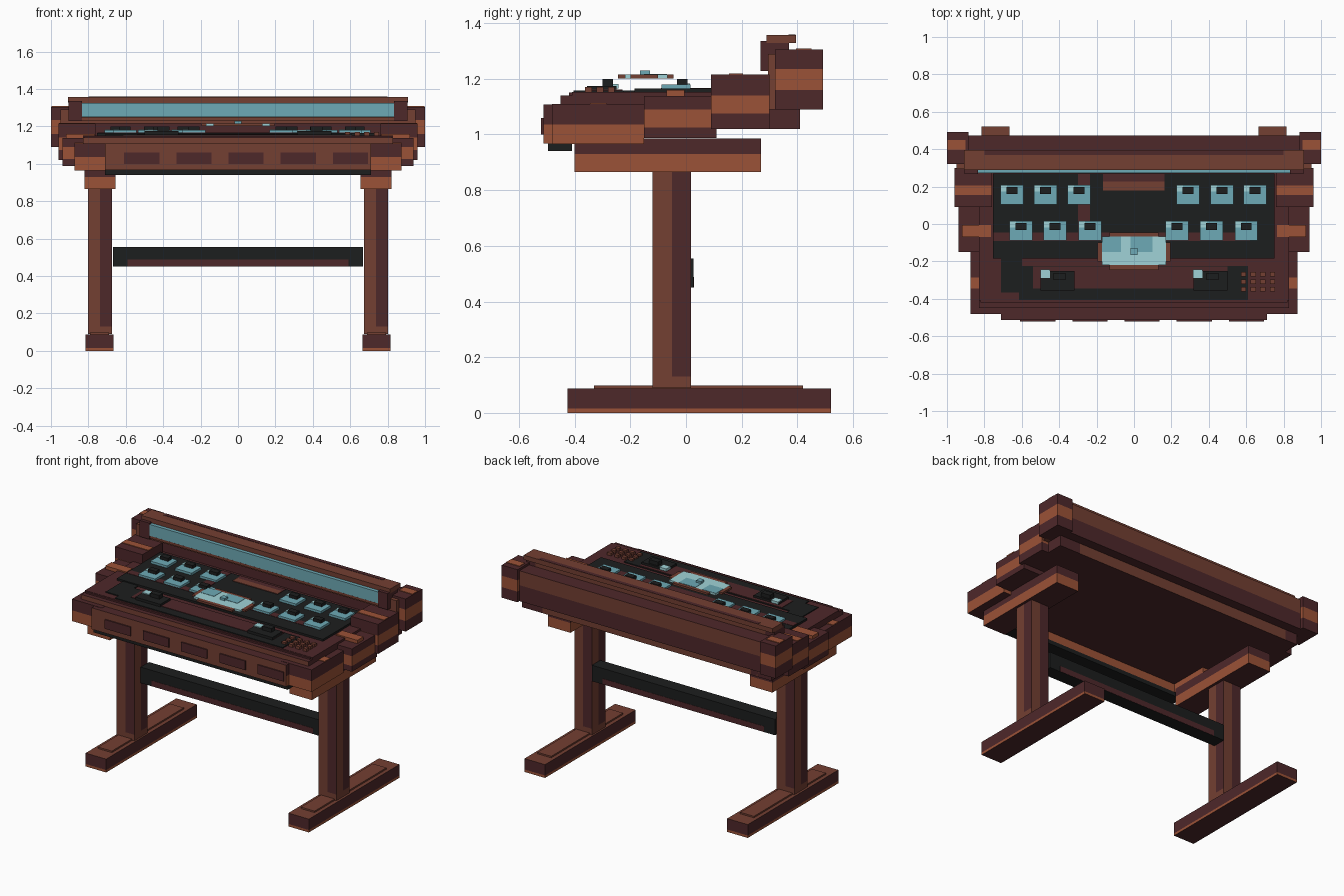
import bpy, bmesh
from mathutils import Vector

if "Cube" in bpy.data.objects:
    bpy.data.objects.remove(bpy.data.objects["Cube"])


def material(name, r, g, b):
    m = bpy.data.materials.new(name)
    m.use_nodes = True
    m.diffuse_color = (r, g, b, 1)
    m.node_tree.nodes["Principled BSDF"].inputs["Base Color"].default_value = (r, g, b, 1)
    return m


DARK, MID, RUST, BLACK, TEAL, PALE = range(6)
MATS = [material("dark brown", .076, .021, .023), material("mid brown", .172, .05, .032),
        material("rust brown", .33, .085, .038), material("charcoal", .012, .013, .013),
        material("teal", .155, .4, .465), material("pale teal", .35, .65, .68)]


def box(name, x, y, z, colour, cuts=()):
    """Box from three ranges; colour is an index or a rule of face centre and normal."""
    bm = bmesh.new()
    bmesh.ops.create_cube(bm, size=1)
    for v in bm.verts:
        v.co = Vector([r[0] if c < 0 else r[1] for r, c in zip((x, y, z), v.co)])
    for axis, value in cuts:
        normal = Vector((0, 0, 0))
        normal[axis] = 1
        bmesh.ops.bisect_plane(bm, geom=bm.verts[:] + bm.edges[:] + bm.faces[:],
                               plane_co=normal * value, plane_no=normal)
    bm.normal_update()
    for f in bm.faces:
        f.material_index = colour(f.calc_center_median(), f.normal) if callable(colour) else colour
    mesh = bpy.data.meshes.new(name)
    for m in MATS:
        mesh.materials.append(m)
    bm.to_mesh(mesh)
    bm.free()
    ob = bpy.data.objects.new(name, mesh)
    bpy.context.collection.objects.link(ob)


def banded(name, x, y, z, low, high):
    """Dark box with one rust band around its sides."""
    rule = lambda c, n: RUST if abs(n.z) < .5 and low < c.z < high else DARK
    box(name, x, y, z, rule, [(2, v) for v in (low, high) if z[0] < v < z[1]])


def side(s, a, b):
    return tuple(sorted((s * a, s * b)))


def span(c, w):
    return (c - w / 2, c + w / 2)


# Stand and stepped side blocks
for s, tag in ((1, "left"), (-1, "right")):
    foot = lambda c, n: MID if n.z > .5 else RUST if abs(n.z) < .5 and c.z < .016 else DARK
    box(tag + "_foot", side(s, .665, .815), (-.425, .52), (0, .088), foot, [(2, .016)])
    box(tag + "_foot_plate", side(s, .69, .79), (-.33, .42), (.088, .098), MID)

    mx, my = s * .738, -.05

    def leg(c, n):
        turn = n.x * (c.y - my) - n.y * (c.x - mx)
        return DARK if turn > 0 and c.z > .13 else MID
    box(tag + "_leg", side(s, .673, .803), (-.12, .018), (.09, .88), leg,
        [(0, mx), (1, my), (2, .13)])
    banded(tag + "_bracket", side(s, .655, .82), (-.4, .27), (.865, .985), .865, .93)

    banded(tag + "_front_block", side(s, .655, .875), (-.482, -.15), (.965, 1.11), .965, 1.036)
    box(tag + "_front_block_mark", side(s, .83, .874), (-.345, -.285), (1.11, 1.114), RUST)
    banded(tag + "_middle_block", side(s, .75, .937), (-.15, .11), (.988, 1.138), 1.025, 1.09)
    box(tag + "_middle_block_mark", side(s, .765, .92), (-.07, -.006), (1.138, 1.16), RUST)
    banded(tag + "_rear_block", side(s, .76, .96), (.09, .3), (1.02, 1.215), 1.075, 1.14)
    box(tag + "_rear_block_mark", side(s, .762, .958), (.155, .205), (1.215, 1.219), RUST)
    box(tag + "_rear_underblock", side(s, .76, .91), (.29, .41), (1.02, 1.1), DARK)
    box(tag + "_post_link", side(s, .835, .95), (.295, .325), (1.09, 1.29), MID)
    banded(tag + "_back_post", side(s, .885, 1), (.32, .493), (1.09, 1.305), 1.16, 1.235)
    box(tag + "_back_post_mark", side(s, .9, .998), (.395, .45), (1.305, 1.309), RUST)
    box(tag + "_glass_post", side(s, .835, .905), (.268, .37), (1.228, 1.335), DARK)

# Crossbar with a coloured strip on both faces
box("crossbar", (-.668, .668), (-.06, .027), (.45, .555), BLACK)
for y in (-.06, .027):
    box("crossbar_strip", (-.59, .59), span(y, .003), (.451, .488), DARK)

# Tray body
box("front_lip", (-.875, .875), (-.48, -.41), (.967, 1.108),
    lambda c, n: RUST if abs(n.z) < .5 and c.z < 1.036 else DARK, [(2, 1.036)])
box("front_panel", (-.71, .71), (-.512, -.47), (.967, 1.108),
    lambda c, n: DARK if n.z > .5 else MID if n.y < -.5 else RUST if c.z < 1.036 else DARK,
    [(2, 1.036)])
for i in range(5):
    box("front_pad", span(-.515 + i * .279, .188), (-.52, -.505), (1, 1.06), DARK)
box("front_underside_strip", (-.71, .71), (-.495, -.41), (.94, .967), BLACK)
box("tray_core", (-.82, .82), (-.42, .41), (1.02, 1.15),
    lambda c, n: MID if n.y > .5 else DARK)
box("front_deck", (-.83, .83), (-.45, -.14), (1.1, 1.14), lambda c, n: MID if n.y < -.5 else DARK)
box("main_deck", (-.83, .83), (-.41, .3), (1.12, 1.152), DARK)

# Back rail, glass strip and cap
box("back_rail", (-.89, .89), (.31, .472), (1.09, 1.29),
    lambda c, n: MID if n.y > .5 and c.z > 1.195 else DARK, [(2, 1.195)])
box("upper_rail", (-.84, .84), (.296, .37), (1.215, 1.335), MID)
box("glass_strip", (-.835, .835), (.272, .3), (1.25, 1.325), TEAL)
box("glass_sill", (-.835, .835), (.275, .31), (1.232, 1.248), MID)
box("back_cap", (-.908, .908), (.29, .395), (1.328, 1.358), MID)
box("back_cap_trim", (-.8, .8), (.368, .394), (1.358, 1.36), DARK)

# Control boards
box("main_board", (-.755, .75), (-.185, .27), (1.15, 1.165), BLACK)
box("board_stripe", (-.75, .62), (-.09, -.045), (1.164, 1.167), DARK)
box("board_side_panel", (-.3, -.235), (-.05, .268), (1.164, 1.167), DARK)
box("board_top_panel", (-.167, .163), (.18, .268), (1.164, 1.167), DARK)
box("board_label_strip", (-.167, .163), (.18, .228), (1.166, 1.169), MID)
box("front_board", (-.615, .61), (-.405, -.225), (1.135, 1.158), BLACK)
box("front_board_tab", (-.71, -.6), (-.365, -.18), (1.135, 1.158), BLACK)
box("front_board_inlay", (-.54, .5), (-.345, -.228), (1.156, 1.161), DARK)
for x, lit in ((-.41, -.475), (.408, .34)):
    box("slider_base", span(x, .182), (-.355, -.25), (1.155, 1.175), BLACK)
    box("slider_light", span(lit, .05), (-.288, -.243), (1.165, 1.181), PALE)
    box("slider_knob", span(x + .012, .066), (-.3, -.262), (1.17, 1.2), BLACK)

# Small peg grid
for i in range(4):
    for j in range(3):
        box("peg", span(.585 + i * .052, .028), span(-.268 - j * .041, .024), (1.14, 1.17), MID)

# Two rows of keys
for xs, y in (((-.652, -.473, -.294, .288, .47, .647), .157),
              ((-.605, -.422, -.235, .23, .415, .6), -.036)):
    for x in xs:
        box("key", span(x, .122), span(y, .104), (1.16, 1.18), TEAL)
        box("key_highlight", span(x - .043, .034), span(y + .033, .034), (1.179, 1.183), PALE)
        box("key_cap", span(x, .058), span(y + .022, .038), (1.179, 1.2), BLACK)

# Floating display
box("display", (-.17, .17), (-.22, -.067), (1.202, 1.215), PALE)
for x in ((-.17, -.07), (-.02, .1)):
    box("display_patch", x, (-.15, -.068), (1.214, 1.217), TEAL)
for y in ((-.068, -.045), (-.245, -.219)):
    box("display_edge", (-.13, .13), y, (1.202, 1.215), MID)
for s in (-1, 1):
    box("display_side", side(s, .169, .195), (-.2, -.1), (1.202, 1.215), MID)
box("display_cursor", span(0, .035), span(-.147, .035), (1.215, 1.23), TEAL)
